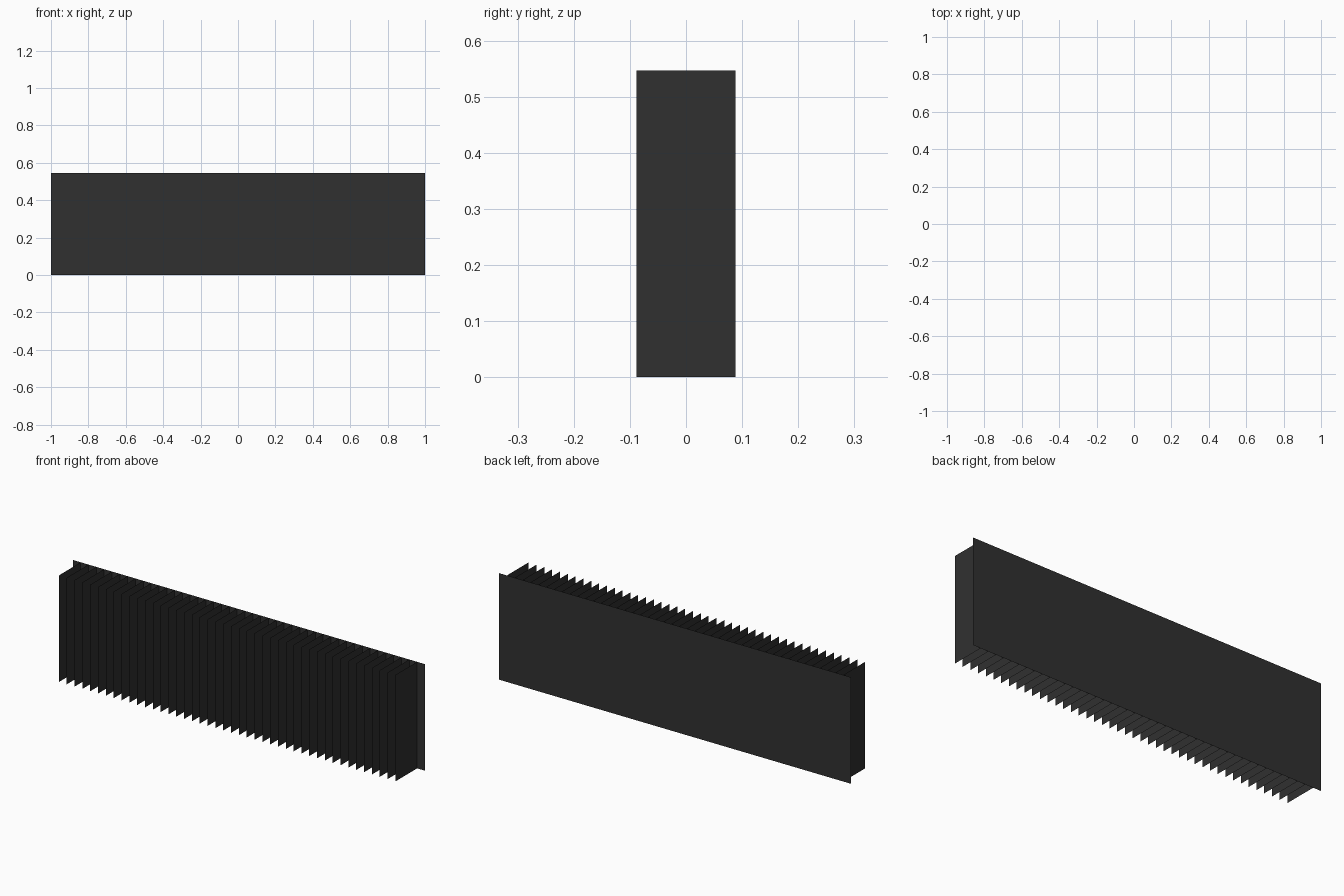
import bpy, bmesh

if "Cube" in bpy.data.objects:
    bpy.data.objects.remove(bpy.data.objects["Cube"])

HEIGHT, HALF_DEPTH, DIVISIONS = 0.547, 0.0885, 45

dark = bpy.data.materials.new("dark_metal")
dark.diffuse_color = (0.03, 0.03, 0.03, 1)
dark.use_nodes = True
dark.node_tree.nodes["Principled BSDF"].inputs["Base Color"].default_value = dark.diffuse_color


def add_sheets(name, segments):
    """Upright flat sheets, one above each (start, end) floor segment."""
    bm = bmesh.new()
    for a, b in segments:
        corners = [(*a, 0), (*b, 0), (*b, HEIGHT), (*a, HEIGHT)]
        bm.faces.new([bm.verts.new(c) for c in corners])
    mesh = bpy.data.meshes.new(name)
    bm.to_mesh(mesh)
    bm.free()
    mesh.materials.append(dark)
    obj = bpy.data.objects.new(name, mesh)
    bpy.context.collection.objects.link(obj)
    return obj


# Back plate
add_sheets("back_plate", [((1, HALF_DEPTH), (-1, HALF_DEPTH))])

# Evenly spaced cooling fins, standing forward from the plate
fin_xs = [-1 + 2 * i / DIVISIONS for i in range(1, DIVISIONS)]
add_sheets("cooling_fins", [((x, -HALF_DEPTH), (x, HALF_DEPTH)) for x in fin_xs])
